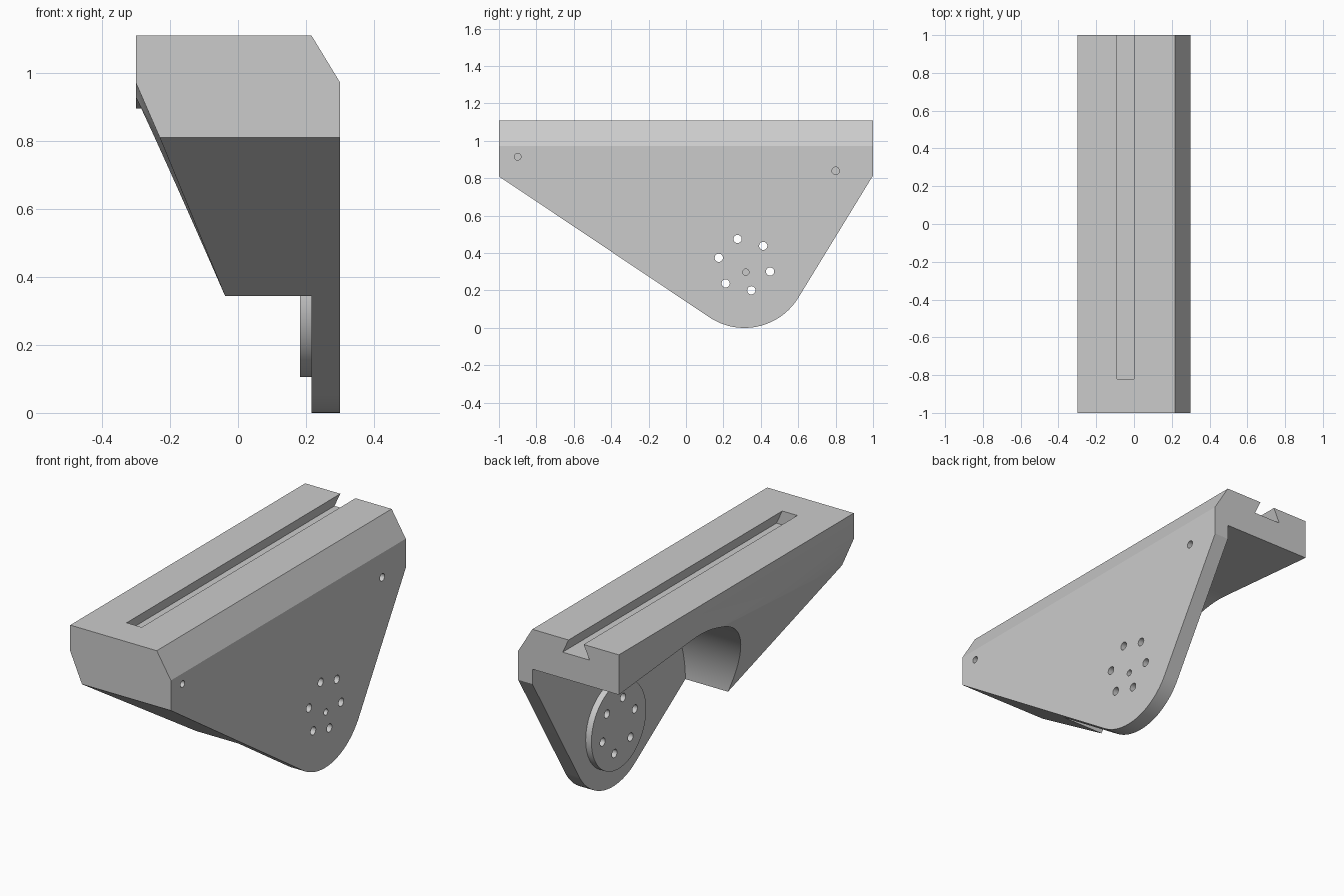
import bpy, bmesh, math
from mathutils import Vector

if "Cube" in bpy.data.objects:
    bpy.data.objects.remove(bpy.data.objects["Cube"])

CY, CZ = 0.3125, 0.338          # pivot axis, parallel to x


def arc(radius, a0, a1, n):
    return [(CY + radius * math.cos(math.radians(a0 + (a1 - a0) * i / n)),
             CZ + radius * math.sin(math.radians(a0 + (a1 - a0) * i / n))) for i in range(n + 1)]


def add_object(name, bm):
    bmesh.ops.recalc_face_normals(bm, faces=bm.faces)
    mesh = bpy.data.meshes.new(name)
    bm.to_mesh(mesh)
    bm.free()
    obj = bpy.data.objects.new(name, mesh)
    bpy.context.collection.objects.link(obj)
    return obj


def prism(points, direction):
    """Extrude a 3D outline along a direction."""
    bm = bmesh.new()
    face = bm.faces.new([bm.verts.new(p) for p in points])
    new = bmesh.ops.extrude_face_region(bm, geom=[face])["geom"]
    bmesh.ops.translate(bm, vec=direction, verts=[g for g in new if isinstance(g, bmesh.types.BMVert)])
    return bm


def side_prism(profile, x0, x1):
    return prism([(x0, y, z) for y, z in profile], (x1 - x0, 0, 0))


def circle(y, z, r, n):
    return [(y + r * math.cos(2 * math.pi * i / n), z + r * math.sin(2 * math.pi * i / n)) for i in range(n)]


def trim(bm, point, normal):
    """Slice off everything on the normal side and cap the cut."""
    cut = bmesh.ops.bisect_plane(bm, geom=bm.verts[:] + bm.edges[:] + bm.faces[:], plane_co=point,
                                 plane_no=Vector(normal).normalized(), clear_outer=True)["geom_cut"]
    bmesh.ops.edgenet_fill(bm, edges=[g for g in cut if isinstance(g, bmesh.types.BMEdge)])


def combine(obj, tool, operation):
    mod = obj.modifiers.new(operation.title(), 'BOOLEAN')
    mod.operation, mod.solver, mod.object = operation, 'EXACT', tool
    bpy.context.view_layer.objects.active = obj
    bpy.ops.object.modifier_apply(modifier=mod.name)
    bpy.data.objects.remove(tool)


# Main body: side outline, slanted left underside, chamfered right top edge
outline = [(1, 1.11), (-1, 1.11), (-1, 0.81)] + arc(0.338, 236.3, 328.4, 32) + [(1, 0.815)]
bm = side_prism(outline, -0.3, 0.3)
trim(bm, (-0.3, -1, 0.97), (-2.29, -0.0375, -1))
trim(bm, (0.3, 0, 0.972), (0.138, 0, 0.084))
body = add_object("bracket_body", bm)

# Rounded cavity left of the side plate, ceiling tangent to its arc
tangent = math.radians(84.9)
ceiling_end = 0.895 - 0.2 / math.tan(tangent)
cavity = [(1.2, ceiling_end)] + arc(0.616, 84.9, 180, 40) + [(CY - 0.616, -0.2), (1.2, -0.2)]
combine(body, add_object("cavity_cutter", side_prism(cavity, -0.6, 0.216)), 'DIFFERENCE')

# Dovetail slot, open at the back
slot = [(-0.09, 1.11), (-0.125, 1.035), (0.035, 1.035), (0, 1.11), (0, 1.2), (-0.09, 1.2)]
combine(body, add_object("slot_cutter", prism([(x, -0.82, z) for x, z in slot], (0, 2, 0))), 'DIFFERENCE')

# Round mounting boss on the inside of the plate
combine(body, add_object("mounting_boss", side_prism(circle(CY, CZ, 0.233, 72), 0.182, 0.25)), 'UNION')

# Ring of through holes
for i in range(6):
    y, z = arc(0.142, 45 + 60 * i, 360, 1)[0]
    combine(body, add_object("bolt_hole", side_prism(circle(y, z, 0.022, 24), 0.1, 0.4)), 'DIFFERENCE')

# Blind pin holes in the outer face
for y, z, r in [(-0.9, 0.915, 0.018), (0.8, 0.84, 0.02), (0.32, 0.298, 0.017)]:
    combine(body, add_object("pin_hole", side_prism(circle(y, z, r, 24), 0.24, 0.4)), 'DIFFERENCE')

bpy.ops.object.select_all(action='DESELECT')
body.select_set(True)
bpy.context.view_layer.objects.active = body
bpy.ops.object.shade_smooth_by_angle(angle=math.radians(25))
